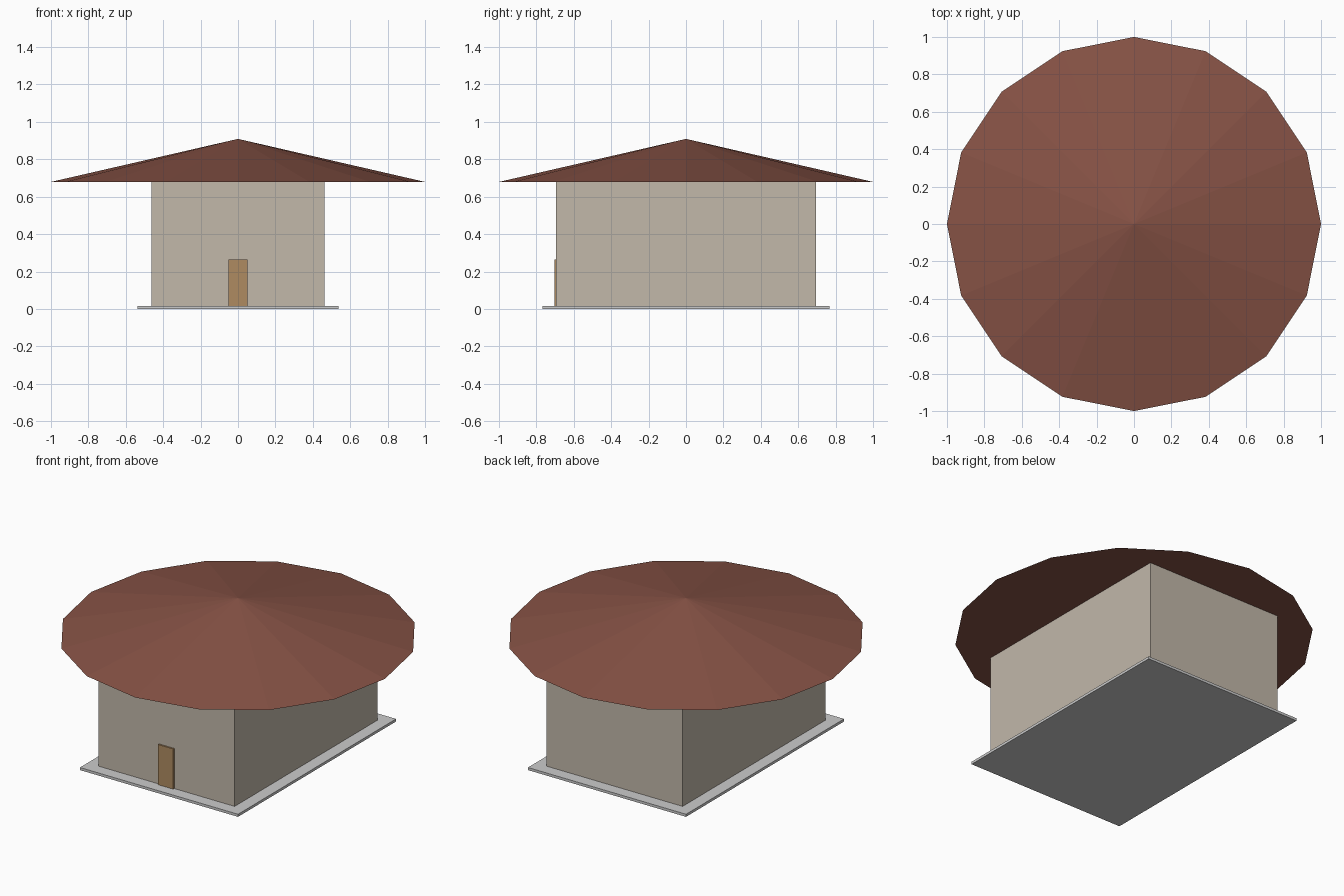
import bpy

if "Cube" in bpy.data.objects:
    bpy.data.objects.remove(bpy.data.objects["Cube"])


def paint(obj, name, rgb):
    mat = bpy.data.materials.new(name)
    mat.diffuse_color = (*rgb, 1)
    mat.use_nodes = True
    mat.node_tree.nodes["Principled BSDF"].inputs["Base Color"].default_value = mat.diffuse_color
    obj.data.materials.append(mat)


def box(name, x, y, z, rgb=None):
    """Box spanning the given (min, max) ranges."""
    spans = (x, y, z)
    bpy.ops.mesh.primitive_cube_add(size=1, location=[(a + b) / 2 for a, b in spans])
    obj = bpy.context.object
    obj.name = name
    obj.scale = [b - a for a, b in spans]
    bpy.ops.object.transform_apply(location=False, rotation=False, scale=True)
    if rgb:
        paint(obj, name + "_colour", rgb)
    return obj


BASE_TOP, EAVES, APEX = 0.016, 0.679, 0.909

# Ground slab
box("base_slab", (-0.538, 0.538), (-0.768, 0.768), (0, BASE_TOP))

# House body
box("walls", (-0.463, 0.463), (-0.694, 0.694), (BASE_TOP, EAVES), (0.54, 0.48, 0.40))

# Front door, standing slightly proud of the wall
box("door", (-0.052, 0.052), (-0.704, -0.69), (BASE_TOP, 0.263), (0.43, 0.26, 0.12))

# Sixteen-sided conical roof with corners on the axes
bpy.ops.mesh.primitive_cone_add(vertices=16, radius1=1, radius2=0, depth=APEX - EAVES,
                                location=(0, 0, (APEX + EAVES) / 2))
roof = bpy.context.object
roof.name = "roof"
paint(roof, "roof_colour", (0.24, 0.085, 0.06))
